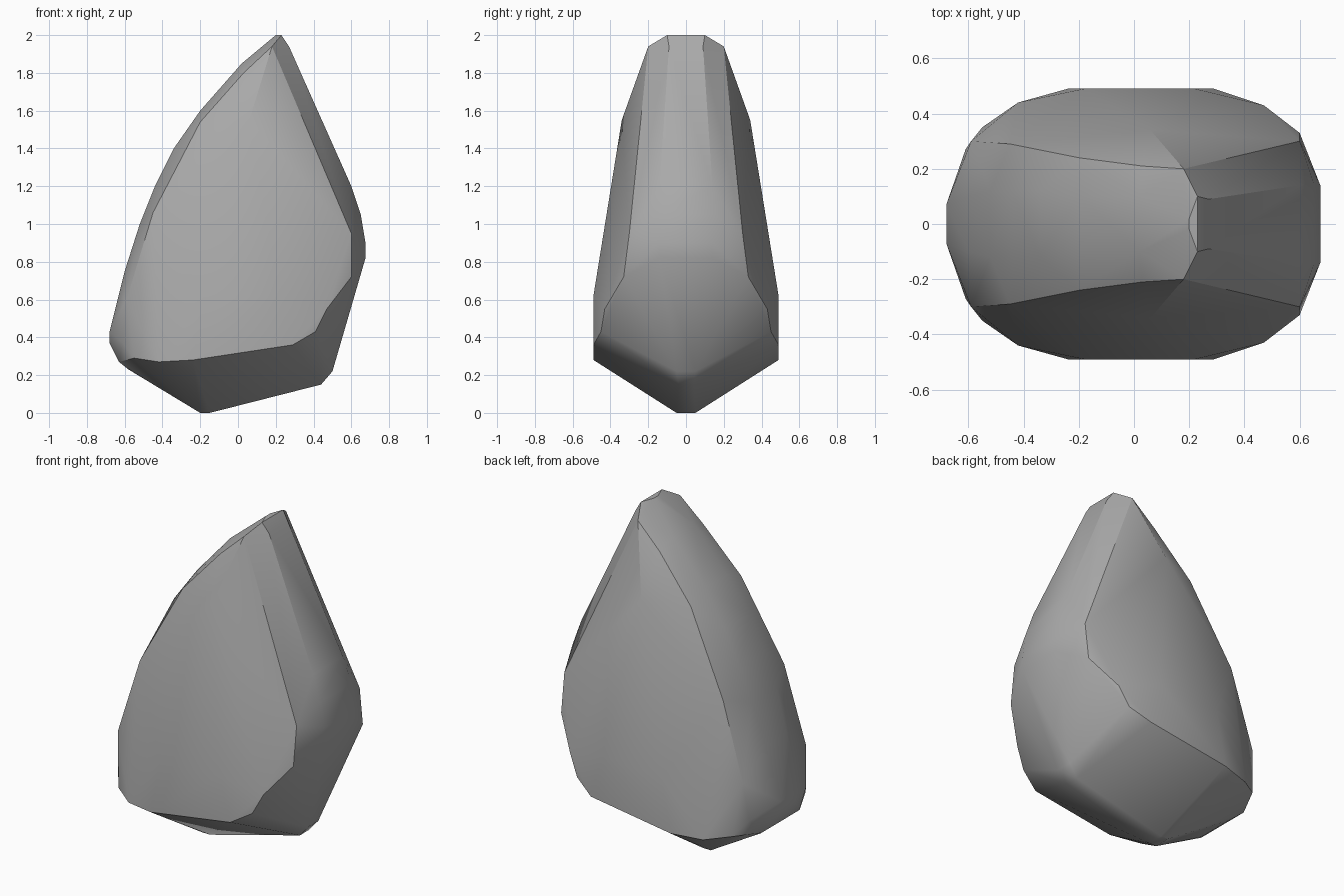
import bpy
import bmesh
import math

# Remove the default cube only
default_cube = bpy.data.objects.get("Cube")
if default_cube:
    bpy.data.objects.remove(default_cube, do_unlink=True)


def flat_material(name, colour):
    material = bpy.data.materials.new(name)
    material.use_nodes = True
    material.diffuse_color = colour
    shader = material.node_tree.nodes["Principled BSDF"]
    shader.inputs["Base Color"].default_value = colour
    shader.inputs["Roughness"].default_value = 0.9
    return material


def hull_object(name, points, material):
    """Wrap a tight faceted skin around corner points."""
    mesh = bpy.data.meshes.new(name)
    bm = bmesh.new()
    for point in points:
        bm.verts.new(point)
    result = bmesh.ops.convex_hull(bm, input=bm.verts[:])
    spare = {g for g in result["geom_interior"] + result["geom_unused"]
             if isinstance(g, bmesh.types.BMVert)}
    bmesh.ops.delete(bm, geom=list(spare), context="VERTS")
    bmesh.ops.recalc_face_normals(bm, faces=bm.faces[:])
    bm.to_mesh(mesh)
    bm.free()
    mesh.materials.append(material)
    obj = bpy.data.objects.new(name, mesh)
    bpy.context.collection.objects.link(obj)
    return obj


# Corner points on one half; each is mirrored across the middle (x, half width, z)
blunt_tip = [(.2, .02, 2), (.23, .1, 2), (.27, .09, 1.94), (.18, .2, 1.94)]
steep_slope = [(.6, .14, 1.2), (.65, .15, 1.05), (.675, .14, .9),
               (.675, .14, .82), (.43, .28, 1.25), (.6, .3, .95)]
long_slope = [(.03, .21, 1.8), (.02, .1, 1.85), (-.2, .24, 1.54),
              (-.2, .1, 1.6), (-.34, .12, 1.4), (-.44, .12, 1.2),
              (-.45, .29, 1.06), (-.52, .12, 1), (-.6, .1, .75),
              (-.59, .3, .6)]
broad_side = [(.06, .34, 1.55), (-.18, .49, .6), (.22, .49, .62),
              (-.24, .49, .28), (.29, .49, .36), (-.42, .44, .27),
              (.41, .45, .43), (.47, .43, .55), (.6, .33, .72)]
foot = [(-.15, .05, 0), (-.2, .05, 0), (.44, .04, .15), (.5, .05, .22),
        (-.58, .12, .23), (-.63, .18, .27), (-.55, .35, .29),
        (-.61, .27, .37), (-.68, .07, .37), (-.68, .07, .43)]

half = blunt_tip + steep_slope + long_slope + broad_side + foot
corners = [(x, side * y, z) for x, y, z in half for side in (-1, 1)]

# Boulder
stone_grey = flat_material("stone grey", (.4, .4, .4, 1))
boulder = hull_object("boulder", corners, stone_grey)

# Soft facets with only the strongest ridges left sharp
bpy.ops.object.select_all(action="DESELECT")
boulder.select_set(True)
bpy.context.view_layer.objects.active = boulder
bpy.ops.object.shade_smooth_by_angle(angle=math.radians(30))
